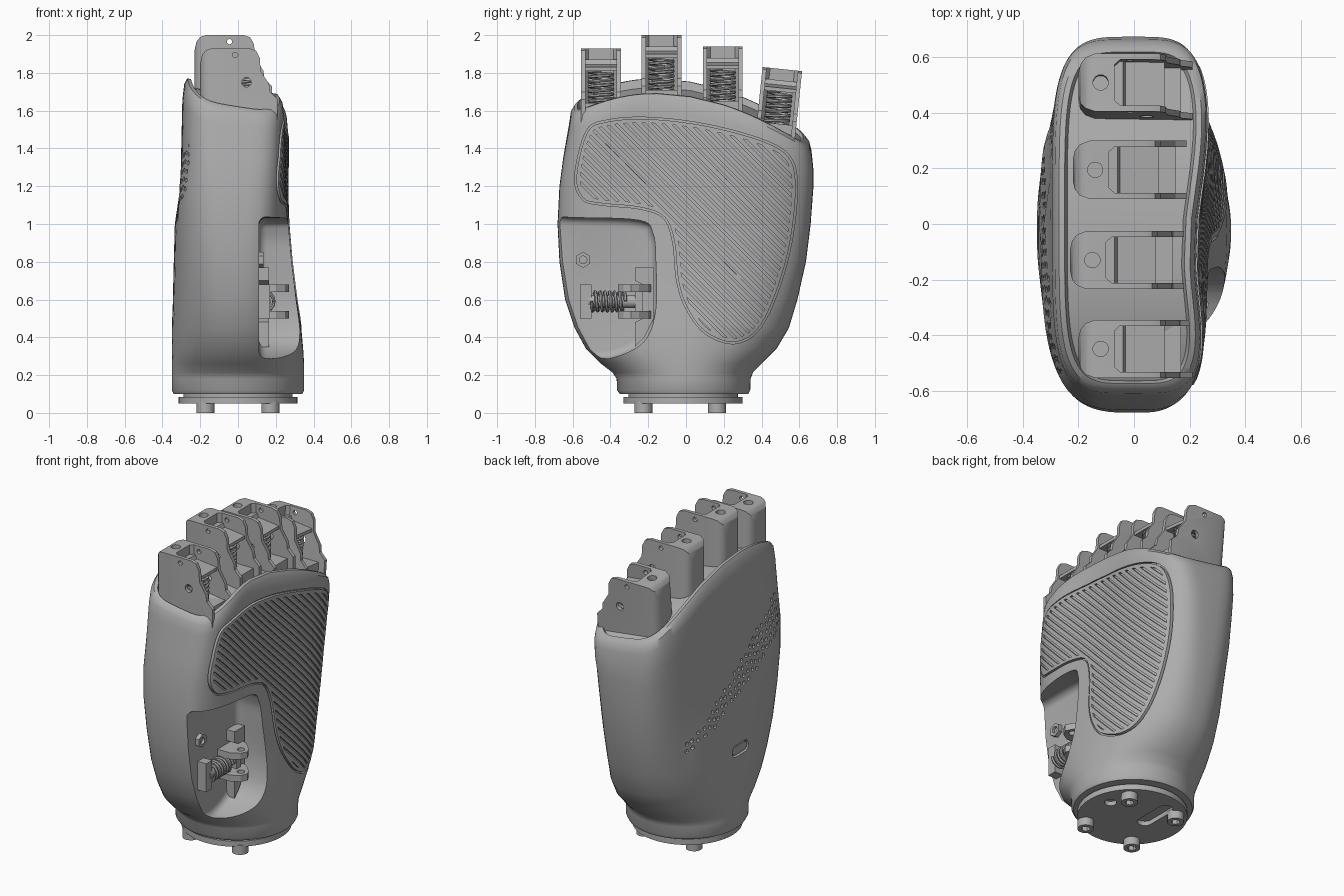
import bpy, bmesh, math, random
from mathutils import Matrix, Vector

if "Cube" in bpy.data.objects:
    bpy.data.objects.remove(bpy.data.objects["Cube"])
random.seed(4)

grey = bpy.data.materials.new("plain grey")
grey.use_nodes = True
grey.diffuse_color = (0.42, 0.42, 0.42, 1)
grey.node_tree.nodes["Principled BSDF"].inputs["Base Color"].default_value = grey.diffuse_color


def finish(name, bm):
    bmesh.ops.recalc_face_normals(bm, faces=bm.faces)
    mesh = bpy.data.meshes.new(name)
    bm.to_mesh(mesh)
    bm.free()
    mesh.materials.append(grey)
    ob = bpy.data.objects.new(name, mesh)
    bpy.context.collection.objects.link(ob)
    return ob


def activate(ob):
    bpy.ops.object.select_all(action="DESELECT")
    ob.select_set(True)
    bpy.context.view_layer.objects.active = ob


def apply(ob, mod):
    activate(ob)
    bpy.ops.object.modifier_apply(modifier=mod.name)


def boolean(ob, other, operation="DIFFERENCE"):
    mod = ob.modifiers.new("cut", "BOOLEAN")
    mod.operation, mod.object, mod.solver = operation, other, "EXACT"
    apply(ob, mod)
    bpy.data.objects.remove(other)


def smooth(ob, angle=35):
    activate(ob)
    bpy.ops.object.shade_smooth_by_angle(angle=math.radians(angle))


def copy_shifted(ob, dx):
    twin = ob.copy()
    twin.data = ob.data.copy()
    twin.data.transform(Matrix.Translation((dx, 0, 0)))
    bpy.context.collection.objects.link(twin)
    return twin


def extrude(bm, pts, axis, a, b):
    place = {"x": lambda u, v, w: (w, u, v), "y": lambda u, v, w: (u, w, v),
             "z": lambda u, v, w: (u, v, w)}[axis]
    low, high = ([bm.verts.new(place(u, v, w)) for u, v in pts] for w in (a, b))
    bm.faces.new(low)
    bm.faces.new(high)
    for i in range(len(pts)):
        j = (i + 1) % len(pts)
        bm.faces.new((low[i], low[j], high[j], high[i]))


def prisms(name, axis, *parts):
    """One object made of several extruded profiles: (points, start, end)."""
    bm = bmesh.new()
    for pts, a, b in parts:
        extrude(bm, pts, axis, a, b)
    return finish(name, bm)


def circle(u, v, r, n=20, stretch=0):
    """Round profile, or a slot when stretched along u."""
    out = []
    for i in range(n):
        a = math.tau * (i + .5) / n
        out.append((u + r * math.cos(a) + math.copysign(stretch, math.cos(a)), v + r * math.sin(a)))
    return out


def rect(u0, u1, v0, v1):
    return [(u0, v0), (u1, v0), (u1, v1), (u0, v1)]


def rounded(pts, steps=5):
    """Closed smooth curve through the points."""
    out, n = [], len(pts)
    for i in range(n):
        p = [Vector(pts[(i + k - 1) % n]) for k in range(4)]
        for s in range(steps):
            t = s / steps
            out.append(tuple(p[1] + (p[2] - p[0]) * t / 2 + (2 * p[0] - 5 * p[1] + 4 * p[2] - p[3]) * t * t / 2
                             + (3 * p[1] - p[0] - 3 * p[2] + p[3]) * t ** 3 / 2))
    return out


def inset(pts, amount):
    out = []
    for i, p in enumerate(pts):
        d = (Vector(pts[(i + 1) % len(pts)]) - Vector(pts[i - 1])).normalized()
        out.append((p[0] + amount * d.y, p[1] - amount * d.x))
    return out


def spring(name, matrix, radius, length, turns):
    curve = bpy.data.curves.new(name, "CURVE")
    curve.dimensions, curve.bevel_depth, curve.bevel_resolution = "3D", .009, 1
    line = curve.splines.new("POLY")
    n = turns * 16
    line.points.add(n)
    for i, p in enumerate(line.points):
        a = math.tau * i / 16
        p.co = (*(matrix @ Vector((radius * math.cos(a), radius * math.sin(a), length * i / n))), 1)
    curve.materials.append(grey)
    ob = bpy.data.objects.new(name, curve)
    bpy.context.collection.objects.link(ob)
    activate(ob)
    bpy.ops.object.convert(target="MESH")
    smooth(bpy.context.object, 50)


# Hand shell: stacked rounded sections ending in a sloping, crowned rim
def crown(x, y):
    d = y + .17
    return 1.77 - (.44 if d > 0 else .65) * d * d - .15 * max(0, x + .28)


def step(t):
    t = min(1, max(0, t))
    return t * t * (3 - 2 * t)


# height (share of the way to the rim once past 1.2), front y, rear y, back x, palm x, squareness
rows = [(.1, -.35, .33, .34, .34, 2), (.12, -.365, .34, .35, .35, 2), (.18, -.367, .342, .35, .35, 2),
        (.215, -.39, .355, .35, .35, 2), (.26, -.45, .40, .35, .35, 2.1), (.34, -.53, .48, .35, .345, 2.2),
        (.45, -.59, .545, .35, .335, 2.3), (.6, -.64, .59, .345, .31, 2.5), (.8, -.67, .635, .34, .285, 2.8),
        (1, -.68, .66, .335, .27, 3.2), (1.2, -.67, .675, .325, .27, 3.6)]
upper = [(.4, -.65, .675, .32, .275, 4), (.8, -.62, .665, .315, .275, 4.3), (.95, -.61, .655, .305, .27, 4.4),
         (1, -.59, .635, .29, .255, 4.4), (1, -.575, .62, .27, .235, 4.4), (.92, -.565, .61, .26, .225, 4.4)]
N = 96
bm = bmesh.new()
rings = []
for k, (z, y0, y1, back, palm, power) in enumerate(rows + upper):
    ring = []
    for i in range(N):
        a = math.tau * i / N
        c, s = (math.copysign(abs(f) ** (2 / power), f) for f in (math.cos(a), math.sin(a)))
        y = (y0 + y1) / 2 + (y1 - y0) / 2 * c
        x = s * (palm if s > 0 else back)
        h = z if k < len(rows) else 1.2 + (crown(x, y) - 1.2) * z
        if s > 0:
            x -= .055 * s * step((h - .9) / .7) * math.exp(-((y + .1) / .32) ** 2)
        else:
            x -= .02 * s * step((h - .95 + .59 * y) / .1)
        ring.append(bm.verts.new((x, y, h)))
    rings.append(ring)
for r, q in zip(rings, rings[1:]):
    for i in range(N):
        bm.faces.new((r[i], r[(i + 1) % N], q[(i + 1) % N], q[i]))
bm.faces.new(rings[0])
top = rings[-1]
for i in range(N // 2):
    bm.faces.new(list(dict.fromkeys((top[i], top[i + 1], top[N - i - 1], top[-i]))))
shell = finish("hand_shell", bm)

# Palm pad with slanting grooves, set into a shallow recess
outline = [(-.53, 1.49), (-.42, 1.55), (-.2, 1.565), (.1, 1.53), (.4, 1.45), (.55, 1.36), (.59, 1.2),
           (.56, .9), (.48, .62), (.38, .43), (.25, .365), (.1, .42), (0, .55), (-.05, .7),
           (-.07, .9), (-.12, 1.03), (-.25, 1.08), (-.45, 1.1), (-.55, 1.13), (-.59, 1.25)]
edge = rounded(outline)
pad = prisms("palm_pad", "x", (inset(edge, .01), .1, .6))
boolean(pad, copy_shifted(shell, .005), "INTERSECT")
stripes = []
for i in range(40):
    c = .3 + i * .05
    stripes.append(([(-1, c + 1), (1, c - 1), (1, c - .982), (-1, c + 1.018)], .05, .7))
grooves = prisms("groove_cutter", "x", *stripes)
boolean(grooves, prisms("groove_limit", "x", (inset(edge, .03), 0, .8)), "INTERSECT")
boolean(grooves, copy_shifted(shell, -.008))
boolean(pad, grooves)
smooth(pad)
recess = prisms("recess_cutter", "x", (edge, .1, .6))
boolean(recess, copy_shifted(shell, -.014))
boolean(shell, recess)

# Thumb bay
bay = [(-1.2, 1.05), (-.62, 1.035), (-.25, 1.02), (-.175, .95), (-.16, .8), (-.16, .55),
       (-.22, .38), (-.38, .295), (-.55, .29), (-1.2, .3)]
cutter = prisms("bay_cutter", "x", (rounded(bay), .11, .7))
mod = cutter.modifiers.new("soft", "BEVEL")
mod.width, mod.segments, mod.limit_method, mod.angle_limit = .05, 4, "ANGLE", math.radians(60)
apply(cutter, mod)
boolean(shell, cutter)

# Back of the hand: widening band of dimples and a slot
dots = []
for i in range(26):
    t = i / 25
    y = .53 - 1.06 * t
    count = 1 + round(5 * t)
    for j in range(count):
        z = 1.21 - .59 * (y + .4) + (j - (count - 1) / 2 + .3 * (i % 2)) * .046
        dots.append((circle(y + random.uniform(-.006, .006), z, .013, 6), -.5, -.3 + .12 * max(0, abs(y) - .2)))
boolean(shell, prisms("dimple_cutter", "x", *dots))
boolean(shell, prisms("slot_cutter", "x", (circle(-.05, .59, .036, 24, .045), -.5, -.32)))
prisms("back_button", "x", (circle(-.05, .59, .026, 24, .045), -.34, -.3))
smooth(shell)

# Wrist coupling with bolts
coupling = prisms("wrist_plate", "z", (circle(0, -.015, .315, 64), .05, .085))
boolean(coupling, prisms("port_cutter", "z", (circle(.2, .03, .035), 0, .078),
                         ([(x - .09, y + .08) for y, x in circle(0, 0, .045, 20, .09)], 0, .078)))
smooth(coupling)
smooth(prisms("wrist_neck", "z", (circle(0, -.015, .29, 64), .08, .12)))
for i, (sx, sy) in enumerate([(1, 1), (1, -1), (-1, 1), (-1, -1)]):
    x, y = .172 * sx, .195 * sy - .03
    bolt = prisms(f"wrist_bolt_{i + 1}", "z", (circle(x, y, .048), 0, .06))
    boolean(bolt, prisms("socket_cutter", "z", (circle(x, y, .026, 6), -.1, .035)))
    smooth(bolt)

# Finger knuckles: open channels with a spring, local top at zero
side = [(-.2, -.42), (-.2, -.08), (-.19, -.035), (-.17, -.01), (-.14, 0), (.06, 0), (.095, -.012), (.115, -.05),
        (.12, -.12), (.165, -.19), (.17, -.23), (.21, -.27), (.21, -.42)]
plan = [(-.2, -.04), (-.193, -.07), (-.175, -.092), (-.14, -.105), (.22, -.105), (.22, -.083), (-.05, -.083),
        (-.07, -.065)]
plan += [(x, -y) for x, y in reversed(plan)]
lid_side = [(-.08, -.06), (-.04, -.06), (-.03, -.085), (.11, -.1), (.11, -.12), (-.08, -.12)]
places = [(0, -.45, 1.93, 0), (-.03, -.13, 2, 0), (-.02, .195, 1.94, 0), (0, .51, 1.82, -6)]
for i, (x, y, z, tilt) in enumerate(places):
    spot = Matrix.Translation((x, y, z)) @ Matrix.Rotation(math.radians(tilt), 4, "X")
    knuckle = prisms(f"knuckle_{i + 1}", "z", (plan, -.4, .05))
    boolean(knuckle, prisms("side_cutter", "y", (side, -.2, .2)), "INTERSECT")
    boolean(knuckle, prisms("pin_cutter", "y", (circle(.045, -.18, .025), -.2, .2), (circle(-.015, -.035, .014), -.2, .2)))
    boolean(knuckle, prisms("screw_cutter", "z", (circle(-.12, 0, .028, 12), -.03, .1)))
    lid = prisms(f"spring_cover_{i + 1}", "y", (lid_side, -.085, .085))
    seat = prisms(f"spring_seat_{i + 1}", "y", (rect(-.08, .17, -.42, -.29), -.085, .085))
    for ob in (knuckle, lid, seat):
        ob.data.transform(spot)
        smooth(ob)
    spring(f"finger_spring_{i + 1}", spot @ Matrix.Translation((.03, 0, -.3)), .062, .18, 7)

# Thumb mount: nut, bracket, forked lugs, rod and spring
nut = prisms("bay_nut", "x", (circle(-.545, .81, .042, 6), .1, .135))
boolean(nut, prisms("nut_cutter", "x", (circle(-.545, .81, .02), .12, .2)))
prisms("thumb_bracket", "x", ([(-.27, .35), (-.22, .4), (-.17, .5), (-.17, .77), (-.27, .77), (-.27, .7),
                              (-.23, .68), (-.23, .5), (-.27, .48)], .1, .165))
prisms("spring_block", "x", (rect(-.56, -.5, .5, .68), .1, .17), (rect(-.27, -.23, .52, .67), .1, .18))
lug = [(.1, -.23), (.1, -.36), (.2, -.36), (.25, -.33), (.27, -.29), (.25, -.25), (.2, -.2), (.15, -.18)]
lugs = prisms("thumb_lugs", "z", (lug, .5, .54), (lug, .64, .68))
boolean(lugs, prisms("lug_cutter", "z", (circle(.22, -.285, .022), .4, .8)))
smooth(prisms("spring_rod", "y", (circle(.14, .59, .035), -.52, -.25)))
spring("thumb_spring", Matrix.Translation((.14, -.5, .59)) @ Matrix.Rotation(math.radians(-90), 4, "X"), .05, .18, 7)
